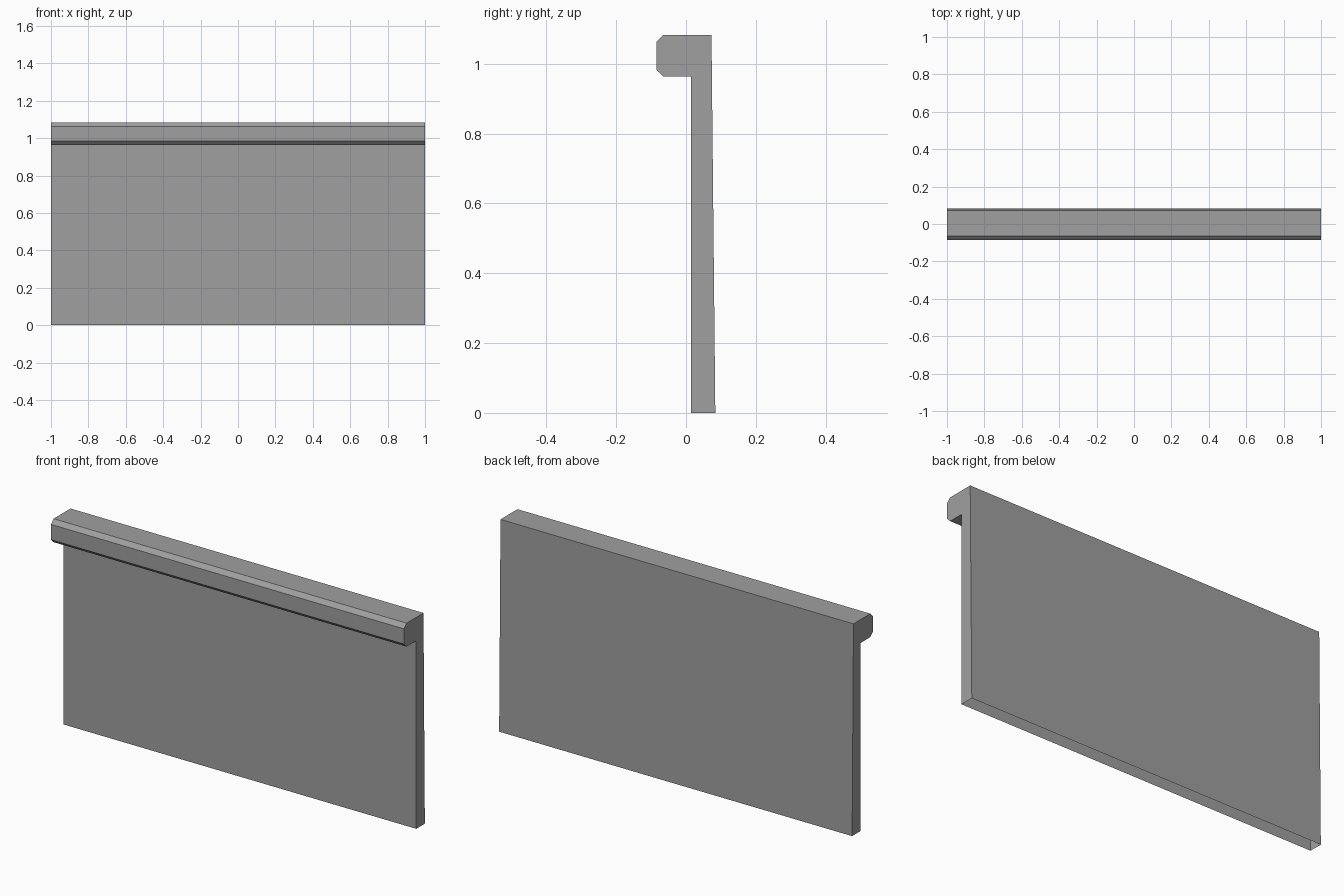
import bpy
import bmesh

cube = bpy.data.objects.get("Cube")
if cube:
    bpy.data.objects.remove(cube, do_unlink=True)

# Plain grey finish
grey = bpy.data.materials.new("mid_grey")
grey.use_nodes = True
colour = (0.35, 0.35, 0.35, 1)
grey.diffuse_color = colour
grey.node_tree.nodes["Principled BSDF"].inputs["Base Color"].default_value = colour

# Side profile (y, z): tapered wall with a chamfered lip overhanging the front
profile = [
    (0.084, 0), (0.073, 1.083),
    (-0.064, 1.083), (-0.085, 1.062),
    (-0.085, 0.984), (-0.064, 0.963),
    (0.014, 0.963), (0.014, 0),
]

# Sweep the profile along x
bm = bmesh.new()
section = bm.faces.new([bm.verts.new((-1, y, z)) for y, z in profile])
swept = bmesh.ops.extrude_face_region(bm, geom=[section], use_keep_orig=True)
ends = [v for v in swept["geom"] if isinstance(v, bmesh.types.BMVert)]
bmesh.ops.translate(bm, verts=ends, vec=(2, 0, 0))
bmesh.ops.recalc_face_normals(bm, faces=bm.faces)

# The shell is open underneath
bottom = [f for f in bm.faces if all(v.co.z < 0.001 for v in f.verts)]
bmesh.ops.delete(bm, geom=bottom, context="FACES_ONLY")

mesh = bpy.data.meshes.new("wall_panel_with_lip")
bm.to_mesh(mesh)
bm.free()
mesh.materials.append(grey)
panel = bpy.data.objects.new("wall_panel_with_lip", mesh)
bpy.context.collection.objects.link(panel)
